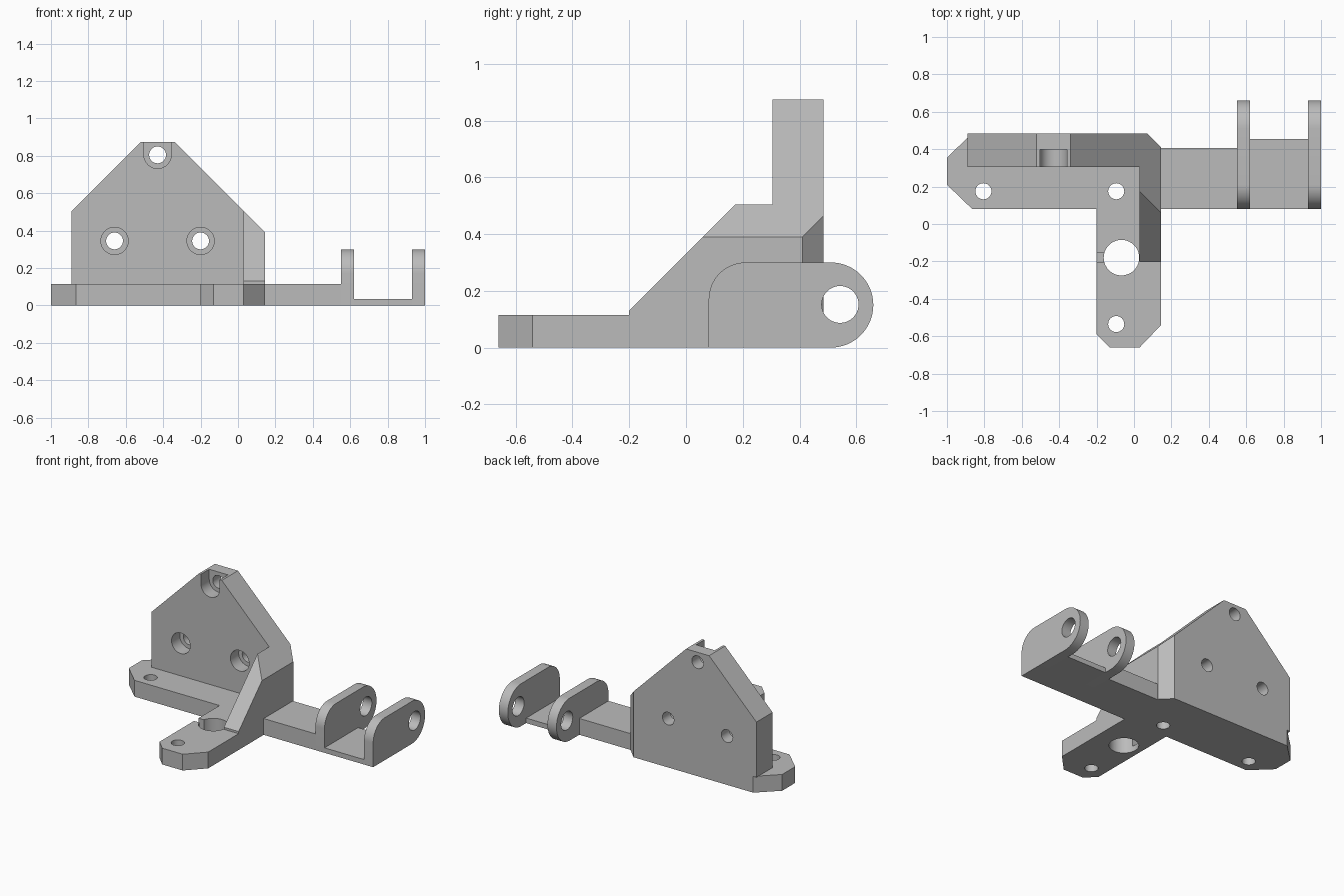
import bpy
import bmesh
from math import cos, sin, pi
from mathutils import Vector

if "Cube" in bpy.data.objects:
    bpy.data.objects.remove(bpy.data.objects["Cube"], do_unlink=True)

grey = bpy.data.materials.new("plain grey")
grey.use_nodes = True
grey.diffuse_color = (0.5, 0.5, 0.5, 1)
grey.node_tree.nodes["Principled BSDF"].inputs["Base Color"].default_value = (0.5, 0.5, 0.5, 1)

# Maps a 2D profile point and a depth to 3D for each extrusion axis
PLACE = {
    "x": lambda a, b, d: (d, a, b),
    "y": lambda a, b, d: (a, d, b),
    "z": lambda a, b, d: (a, b, d),
}


def prism(name, points, axis, low, high):
    """Extrude a closed profile along an axis."""
    bm = bmesh.new()
    face = bm.faces.new([bm.verts.new(PLACE[axis](a, b, low)) for a, b in points])
    moved = bmesh.ops.extrude_face_region(bm, geom=[face])["geom"]
    shift = Vector(PLACE[axis](0, 0, high - low))
    bmesh.ops.translate(bm, vec=shift, verts=[v for v in moved if isinstance(v, bmesh.types.BMVert)])
    bmesh.ops.recalc_face_normals(bm, faces=bm.faces)
    mesh = bpy.data.meshes.new(name)
    bm.to_mesh(mesh)
    bm.free()
    mesh.materials.append(grey)
    ob = bpy.data.objects.new(name, mesh)
    bpy.context.collection.objects.link(ob)
    return ob


def rect(a0, a1, b0, b1):
    return [(a0, b0), (a1, b0), (a1, b1), (a0, b1)]


def arc(a, b, r, start, end, steps=16):
    angles = [start + (end - start) * i / steps for i in range(steps + 1)]
    return [(a + r * cos(t), b + r * sin(t)) for t in angles]


def circle(a, b, r):
    return arc(a, b, r, 0, 2 * pi, 40)[:-1]


def cut(ob, points, axis, low, high):
    """Subtract an extruded profile and discard the cutter."""
    cutter = prism("cutter", points, axis, low, high)
    cutter.hide_render = True
    mod = ob.modifiers.new("cut", "BOOLEAN")
    mod.operation = "DIFFERENCE"
    mod.solver = "EXACT"
    mod.object = cutter
    with bpy.context.temp_override(object=ob, active_object=ob, selected_objects=[ob]):
        bpy.ops.object.modifier_apply(modifier=mod.name)
    bpy.data.objects.remove(cutter, do_unlink=True)


def slice_off(ob, point, normal):
    """Remove everything beyond a plane and cap the opening."""
    bm = bmesh.new()
    bm.from_mesh(ob.data)
    geom = bm.verts[:] + bm.edges[:] + bm.faces[:]
    result = bmesh.ops.bisect_plane(bm, geom=geom, plane_co=point, plane_no=normal, clear_outer=True)
    rim = [e for e in result["geom_cut"] if isinstance(e, bmesh.types.BMEdge) and e.is_boundary]
    bmesh.ops.holes_fill(bm, edges=rim)
    bmesh.ops.recalc_face_normals(bm, faces=bm.faces)
    bm.to_mesh(ob.data)
    bm.free()


THICK = 0.115

# T-shaped base plate with clipped ends
base = prism("base_plate", [
    (-1, 0.21), (-0.865, 0.08), (-0.2, 0.08), (-0.2, -0.59), (-0.13, -0.66),
    (0.03, -0.66), (0.145, -0.54), (0.145, 0.41), (0.07, 0.485),
    (-0.865, 0.485), (-1, 0.355)], "z", 0, THICK)
for x, y in ((-0.805, 0.175), (-0.095, 0.175), (-0.095, -0.535)):
    cut(base, circle(x, y, 0.043), "z", -0.1, 0.3)
cut(base, circle(-0.067, -0.18, 0.095), "z", -0.1, 0.3)
cut(base, rect(-0.25, -0.1, -0.205, -0.155), "z", 0.04, 0.3)

# Upright wall with sloped shoulders and a clipped back corner
wall = prism("upright_wall", [
    (-0.89, THICK), (0.145, THICK), (0.145, 0.39), (-0.34, 0.875),
    (-0.52, 0.875), (-0.89, 0.505)], "y", 0.305, 0.485)
slice_off(wall, (0.145, 0.41, 0), (1, 1, 0))
for x, z in ((-0.66, 0.345), (-0.2, 0.345), (-0.43, 0.805)):
    cut(wall, circle(x, z, 0.045), "y", 0.2, 0.6)
    if z < 0.5:
        cut(wall, circle(x, z, 0.073), "y", 0.2, 0.397)
    else:
        # Upper screw seat is open at the top
        seat = arc(x, z, 0.073, pi, 2 * pi) + [(x + 0.073, 1), (x - 0.073, 1)]
        cut(wall, seat, "y", 0.2, 0.397)

# Diagonal rib bracing the wall
rib = prism("brace_rib", [
    (-0.2, THICK), (0.305, THICK), (0.305, 0.505), (0.175, 0.505), (-0.2, 0.13)],
    "x", 0.03, 0.145)
slice_off(rib, (0.145, 0, 0.39), (1, 0, 1))

# Side arm and the thin floor between the lugs
arm = prism("side_arm", rect(0.08, 0.405, 0, THICK), "x", 0.145, 0.55)
floor = prism("lug_floor", rect(0.08, 0.455, 0, 0.035), "x", 0.62, 0.93)

# Pair of rounded hinge lugs
lug_profile = ([(0.08, 0)] + arc(0.51, 0.15, 0.15, -pi / 2, pi / 2, 32)
               + arc(0.21, 0.17, 0.13, pi / 2, pi))
lugs = []
for name, x in (("inner_lug", 0.55), ("outer_lug", 0.93)):
    lug = prism(name, lug_profile, "x", x, x + 0.07)
    cut(lug, circle(0.543, 0.152, 0.065), "x", x - 0.1, x + 0.2)
    lugs.append(lug)

# Smooth the round surfaces, keep the edges crisp
bpy.ops.object.select_all(action="DESELECT")
for ob in [base, wall, rib, arm, floor] + lugs:
    ob.select_set(True)
    bpy.context.view_layer.objects.active = ob
bpy.ops.object.shade_smooth_by_angle()
